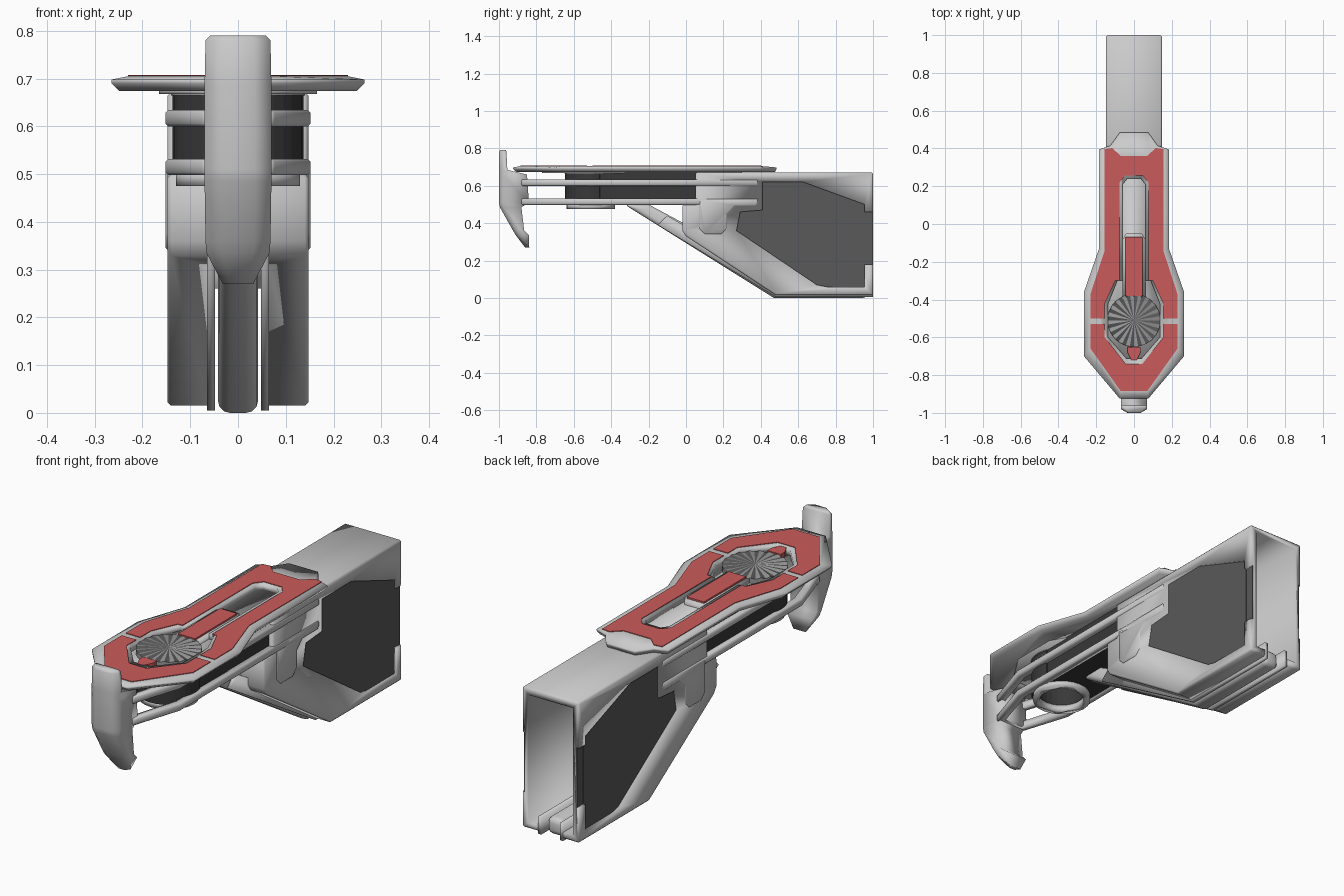
import bpy, bmesh, math

if "Cube" in bpy.data.objects:
    bpy.data.objects.remove(bpy.data.objects["Cube"])


def material(name, col):
    m = bpy.data.materials.new(name)
    m.diffuse_color = (*col, 1)
    m.use_nodes = True
    m.node_tree.nodes["Principled BSDF"].inputs["Base Color"].default_value = m.diffuse_color
    return m


RED = material("red_inlay", (0.6, 0.105, 0.105))
DARK = material("dark_panel", (0.1, 0.1, 0.1))
BLACK = material("black_core", (0.04, 0.04, 0.04))


def loft(name, rings, mat=None):
    """Closed solid through rings with equal point counts."""
    bm = bmesh.new()
    vs = [[bm.verts.new(p) for p in r] for r in rings]
    n = len(vs[0])
    for a, b in zip(vs, vs[1:]):
        for i in range(n):
            bm.faces.new((a[i], a[(i + 1) % n], b[(i + 1) % n], b[i]))
    bm.faces.new(vs[0][::-1])
    bm.faces.new(vs[-1])
    bmesh.ops.recalc_face_normals(bm, faces=bm.faces)
    me = bpy.data.meshes.new(name)
    bm.to_mesh(me)
    bm.free()
    ob = bpy.data.objects.new(name, me)
    bpy.context.collection.objects.link(ob)
    if mat:
        me.materials.append(mat)
    return ob


def prism_x(name, pts, lo, hi, mat=None):
    return loft(name, [[(x, y, z) for y, z in pts] for x in (lo, hi)], mat)


def prism_z(name, pts, lo, hi, mat=None):
    return loft(name, [[(x, y, z) for x, y in pts] for z in (lo, hi)], mat)


def box(x, y, z):
    return prism_z("cutter", [(x[0], y[0]), (x[1], y[0]), (x[1], y[1]), (x[0], y[1])], *z)


def mirror(half):
    return half + [(-x, y) for x, y in reversed(half)]


def apply(ob, kind, **props):
    mod = ob.modifiers.new("m", kind)
    for k, v in props.items():
        setattr(mod, k, v)
    bpy.context.view_layer.objects.active = ob
    bpy.ops.object.modifier_apply(modifier=mod.name)


def cut(ob, *cutters):
    for c in cutters:
        c.hide_render = True
        apply(ob, 'BOOLEAN', operation='DIFFERENCE', object=c, solver='EXACT')
        bpy.data.objects.remove(c)


def bevel(ob, w, seg=1):
    apply(ob, 'BEVEL', width=w, segments=seg, limit_method='ANGLE', angle_limit=0.6)


def arc(cx, cy, r, a0, a1, n):
    return [(cx + r * math.cos(math.radians(a0 + (a1 - a0) * i / n)),
             cy + r * math.sin(math.radians(a0 + (a1 - a0) * i / n))) for i in range(n + 1)]


def smooth(*obs):
    for ob in obs:
        ob.data.polygons.foreach_set("use_smooth", [True] * len(ob.data.polygons))


# Hollow rear housing, open at the back and along the bottom centre
shell = prism_x("rear_housing", [(1, .015), (.48, .015), (.0, .33), (-.02, .36), (-.02, .5),
                                 (.05, .5), (.05, .672), (1, .672)], -.148, .148)
bevel(shell, .008)
window = [(.41, .62), (.625, .62), (.955, .5), (.955, .06), (.75, .06), (.7, .07), (.27, .36),
          (.29, .46), (.41, .47)]
cut(shell,
    prism_x("cutter", [(1.1, .045), (.5, .045), (.07, .34), (.07, .64), (1.1, .64)], -.115, .115),
    prism_x("cutter", [(1.1, -.05), (.4, -.05), (0, .24), (.05, .33), (.5, .1), (1.1, .1)], -.065, .065))
notch = [(.95, .18), (1.1, .18), (1.1, .46), (.95, .46)]
for s in (1, -1):
    cut(shell, prism_x("cutter", window, s * .134, s * .3), prism_x("cutter", notch, s * .134, s * .3))
smooth(shell)

# Recessed side panels, shoulder brackets and lower channel walls
strip = [(.94, .18), (.999, .18), (.999, .46), (.94, .46)]
for s, tag in ((1, "right"), (-1, "left")):
    prism_x("side_panel_" + tag, window, s * .13, s * .139, DARK)
    prism_x("rear_strip_" + tag, strip, s * .13, s * .137, DARK)
    br = prism_x("shoulder_bracket_" + tag,
                 [(.07, .5), (.07, .37), (.1, .34), (.19, .34), (.22, .37), (.22, .45), (.26, .49),
                  (.38, .49), (.38, .53), (.07, .53)], s * .12, s * .152)
    bevel(br, .006)
    wall = prism_x("channel_wall_" + tag, [(-.15, .39), (-.1, .44), (.52, .085), (1, .085), (1, .005), (.48, .005)],
                   s * .048, s * .065)
    smooth(br, wall)

# Sloped strut running under the housing
strut = prism_x("sloped_strut", [(-.33, .5), (-.2, .5), (.08, .35), (.52, .08), (.97, .08), (.97, .0), (.47, .0)],
                -.042, .042)
bevel(strut, .025, 3)
smooth(strut)

# Dark core block with a hollow drum at its front end
core = prism_z("core_block", [(-.125, .06), (.125, .06), (.125, -.46)] +
               [(-x, y) for x, y in arc(0, -.51, .137, 160, 380, 20)], .5, .675, BLACK)
cut(core, prism_z("cutter", arc(0, -.51, .105, 0, 345, 23), .4, .62))
ring = prism_z("drum_ring", arc(0, -.51, .13, 0, 345, 23), .475, .505)
cut(ring, prism_z("cutter", arc(0, -.51, .1, 0, 345, 23), .4, .6))
smooth(ring)

# Two looped side rails
outer = mirror([(.152, .385), (.152, -.64), (.12, -.74), (.075, -.88)])
inner = mirror([(.118, .35), (.118, -.63), (.09, -.72), (.05, -.85)])
for tag, z in (("lower", .498), ("upper", .6)):
    rail = prism_z(tag + "_rail", outer, z, z + .034)
    bevel(rail, .006)
    cut(rail, prism_z("cutter", inner, z - .1, z + .1))
    smooth(rail)

# Top plate with chamfered border, red inlay and the floor below its openings
rim = mirror([(.075, .485), (.125, .415), (.185, .395), (.185, -.13), (.265, -.36), (.265, -.7), (.075, -.925)])
top = mirror([(.07, .36), (.115, .402), (.155, .397), (.155, -.14), (.23, -.37), (.23, -.66), (.07, -.885)])
under = [(x * .94, y * .98) for x, y in rim]
plate = loft("top_plate", [[(x, y, z) for x, y in o]
                           for o, z in ((under, .674), (rim, .69), (rim, .698), (top, .705))])
inlay = prism_z("red_inlay", top, .698, .708, RED)
floor = prism_z("plate_floor", mirror([(.08, .3), (.08, -.25), (.165, -.4), (.165, -.62), (.07, -.77)]), .668, .68)


def slot(w):
    return [(-w, -.32), (w, -.32), (w, .18 + w / 2), (w * .6, .18 + w), (-w * .6, .18 + w), (-w, .18 + w / 2)]


def well(k):
    return mirror([(.1 * k, -.3), (.155 * k, -.42), (.155 * k, -.6), (.045 * k, -.51 - .23 * k)])


cut(plate, prism_z("cutter", slot(.06), .5, .9), prism_z("cutter", well(.88), .5, .9))
cut(inlay, prism_z("cutter", slot(.077), .5, .9), prism_z("cutter", well(1), .5, .9),
    box((-.4, .4), (-.53, -.5), (.5, .9)))

# Centre bar in the slot and small front wedge
bar = prism_z("slot_bar", mirror([(.042, -.05), (.06, -.08), (.06, -.39)]), .66, .7)
smooth(plate, floor, bar)
prism_z("slot_bar_inlay", mirror([(.044, -.07), (.044, -.38)]), .69, .708, RED)
prism_z("front_wedge", mirror([(.035, -.65), (.035, -.68), (.015, -.72)]), .67, .706, RED)

# Pleated dial on the plate
N = 40
bm = bmesh.new()
tip = bm.verts.new((0, -.51, .706))
rimv, low = [], []
for i in range(N):
    a = 2 * math.pi * i / N
    x, y = .14 * math.cos(a), -.51 + .14 * math.sin(a)
    rimv.append(bm.verts.new((x, y, .704 if i % 2 else .699)))
    low.append(bm.verts.new((x, y, .665)))
for i in range(N):
    j = (i + 1) % N
    f = bm.faces.new((tip, rimv[i], rimv[j]))
    f.material_index = i % 2
    bm.faces.new((rimv[i], low[i], low[j], rimv[j]))
bm.faces.new(low[::-1])
me = bpy.data.meshes.new("pleated_dial")
bm.to_mesh(me)
bm.free()
me.materials.append(material("dial_grey", (.32, .32, .32)))
me.materials.append(DARK)
bpy.context.collection.objects.link(bpy.data.objects.new("pleated_dial", me))

# Front hook: faceted upright blade bending back at the bottom
sections = [(.79, .058, -.995, -.962), (.78, .068, -1, -.96), (.685, .07, -1, -.955), (.66, .07, -1, -.85),
            (.51, .07, -1, -.84), (.485, .07, -.995, -.88), (.36, .068, -.925, -.865),
            (.335, .066, -.91, -.84), (.27, .032, -.86, -.838)]
smooth(loft("front_hook", [[(-w, yb, z), (-w, yf + .02, z), (-w / 2, yf, z), (w / 2, yf, z),
                            (w, yf + .02, z), (w, yb, z)] for z, w, yf, yb in sections]))
